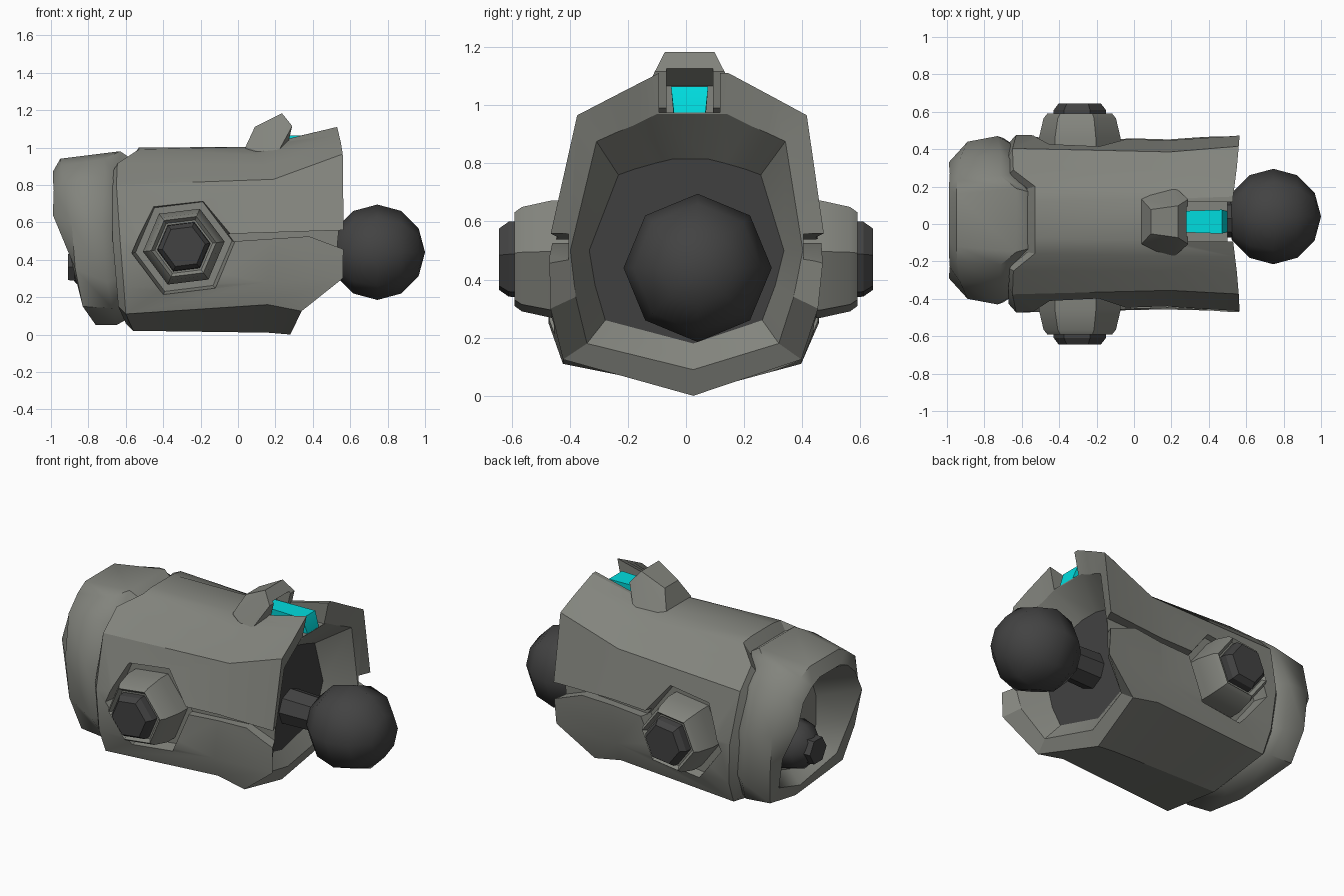
import bpy, bmesh, math
from mathutils import Vector

if "Cube" in bpy.data.objects:
    bpy.data.objects.remove(bpy.data.objects["Cube"])


def material(name, rgb):
    m = bpy.data.materials.new(name)
    m.diffuse_color = (*rgb, 1)
    m.use_nodes = True
    m.node_tree.nodes["Principled BSDF"].inputs["Base Color"].default_value = m.diffuse_color
    return m


GREY = material("warm grey armour", (0.225, 0.23, 0.205))
DARK = material("dark joint metal", (0.055, 0.055, 0.055))
CYAN = material("cyan light", (0.0, 0.72, 0.74))
SHIFT = 0.0125  # the light sits slightly off the bolt axis


def finish(bm, name, mats, angle=28):
    bmesh.ops.recalc_face_normals(bm, faces=bm.faces)
    me = bpy.data.meshes.new(name)
    bm.to_mesh(me)
    bm.free()
    ob = bpy.data.objects.new(name, me)
    bpy.context.collection.objects.link(ob)
    for m in mats:
        me.materials.append(m)
    shade(ob, angle)
    return ob


def shade(ob, angle):
    bpy.ops.object.select_all(action='DESELECT')
    ob.select_set(True)
    bpy.context.view_layer.objects.active = ob
    bpy.ops.object.shade_smooth_by_angle(angle=math.radians(angle))


def loft(name, rings, mats, end_mat=0, angle=28):
    """Skin closed rings of equal length and cap both ends."""
    bm = bmesh.new()
    vs = [[bm.verts.new(p) for p in r] for r in rings]
    n = len(vs[0])
    for a, b in zip(vs, vs[1:]):
        for i in range(n):
            j = (i + 1) % n
            bm.faces.new((a[i], a[j], b[j], b[i]))
    bm.faces.new(vs[0])
    bm.faces.new(vs[-1]).material_index = end_mat
    return finish(bm, name, mats, angle)


def mirrored(half, lean=0.0, shift=0.0):
    """Complete a half section across y, leaning the section slightly."""
    full = list(half) + [(x, -y, z) for x, y, z in reversed(half) if y > 0]
    return [(x, y + shift + lean * (z - .45) if y else .025, z) for x, y, z in full]


def hexagon(r, y):
    return [(-0.29 + r * math.cos(math.radians(7 + 60 * k)), y,
             0.47 + r * math.sin(math.radians(7 + 60 * k))) for k in range(6)]


def xz_prism(name, profile, y0, y1, mats):
    return loft(name, [[(x, y, z) for x, z in profile] for y in (y0, y1)], mats)


def x_cylinder(name, x0, x1, y, z, r0, r1, n):
    rings = [[(x, y + r * math.cos(math.tau * k / n), z + r * math.sin(math.tau * k / n))
              for k in range(n)] for x, r in ((x0, r0), (x1, r1))]
    return loft(name, rings, [DARK])


def ball(name, centre, r, rings):
    bm = bmesh.new()
    bmesh.ops.create_uvsphere(bm, u_segments=8, v_segments=rings, radius=r)
    for v in bm.verts:  # poles along x
        v.co = Vector((v.co.z, v.co.y, v.co.x)) + Vector(centre)
    return finish(bm, name, [DARK], 80)


def cut(ob, cutters, angle):
    for c in cutters:
        c.hide_render = True
        mod = ob.modifiers.new("cut", 'BOOLEAN')
        mod.operation = 'DIFFERENCE'
        mod.solver = 'EXACT'
        mod.object = c
        bpy.context.view_layer.objects.active = ob
        bpy.ops.object.modifier_apply(modifier=mod.name)
        bpy.data.objects.remove(c)
    shade(ob, angle)


# Main armour shell with a recessed front socket
shell = loft("arm_shell", [mirrored(h, lean=.04) for h in (
    [(-.57, .10, .94), (-.57, .17, .93), (-.67, .25, .87), (-.67, .35, .78),
     (-.67, .43, .50), (-.65, .42, .27), (-.64, .37, .15), (-.60, 0, .06)],
    [(-.53, .10, 1.0), (-.53, .18, .99), (-.645, .27, .915), (-.65, .39, .80),
     (-.63, .475, .50), (-.61, .465, .25), (-.60, .41, .11), (-.56, 0, .02)],
    [(.08, .11, 1.003), (.10, .19, .96), (.14, .27, .905), (.19, .37, .83),
     (.18, .45, .52), (.16, .45, .28), (.16, .41, .16), (.16, 0, .01)],
    [(.53, .12, 1.11), (.54, .20, 1.068), (.55, .28, 1.026), (.56, .395, .965),
     (.565, .475, .53), (.56, .46, .30), (.34, .41, .125), (.28, 0, 0)],
    [(.50, .12, .97), (.51, .20, .93), (.52, .26, .905), (.53, .325, .875),
     (.53, .40, .50), (.50, .375, .34), (.36, .33, .18), (.32, 0, .09)],
    [(.34, .06, .815), (.34, .12, .80), (.34, .19, .78), (.34, .245, .76),
     (.34, .335, .50), (.33, .31, .38), (.30, .27, .26), (.28, 0, .18)])],
    [GREY, DARK], end_mat=1)

# Cutters: light slot, side grooves and hexagonal bolt recesses
cutters = [xz_prism("slot_cutter", [(.20, .975), (.7, .975), (.7, 1.3), (.20, 1.3)],
                    SHIFT - .105, SHIFT + .105, [GREY])]
GROOVE = [(-.15, .49), (.38, .525), (.62, .435), (.62, .56), (-.15, .535)]
for s in (-1, 1):
    cutters.append(xz_prism("groove_cutter", GROOVE, s * .405, s * .7, [GREY]))
    cutters.append(loft("recess_cutter", [hexagon(.26, s * .385), hexagon(.28, s * .46),
                                          hexagon(.28, s * .7)], [GREY]))
cut(shell, cutters, 28)

# Rear cuff, open at the back with a slanted rim
loft("rear_cuff", [mirrored(h, shift=.02) for h in (
    [(-.555, .15, .93), (-.64, .24, .87), (-.65, .32, .80), (-.66, .41, .57),
     (-.64, .40, .30), (-.61, .33, .17), (-.58, 0, .09)],
    [(-.63, .17, .98), (-.715, .24, .94), (-.71, .35, .85), (-.73, .45, .58),
     (-.70, .44, .28), (-.67, .36, .14), (-.65, 0, .05)],
    [(-.95, .14, .94), (-.945, .22, .90), (-.93, .33, .82), (-.89, .42, .60),
     (-.87, .41, .35), (-.83, .35, .15), (-.76, 0, .05)],
    [(-.99, .10, .87), (-.99, .17, .84), (-.985, .25, .77), (-.99, .31, .64),
     (-.90, .33, .43), (-.84, .28, .22), (-.79, 0, .12)],
    [(-.72, .06, .75), (-.72, .13, .73), (-.72, .20, .68), (-.72, .25, .55),
     (-.72, .25, .38), (-.72, .20, .26), (-.72, 0, .20)])], [GREY], angle=50)

# Rear joint inside the cuff
ball("rear_joint", (-.74, .02, .36), .155, 6)
x_cylinder("rear_joint_peg", -.72, -.91, .02, .36, .09, .08, 6)

# Side bosses with dark hexagonal bolts
for s, side in ((-1, "front"), (1, "back")):
    loft(side + "_boss", [hexagon(.22, s * .34), hexagon(.22, s * .46), hexagon(.195, s * .565),
                          hexagon(.175, s * .59), hexagon(.155, s * .57)], [GREY])
    loft(side + "_bolt", [hexagon(.145, s * .55), hexagon(.14, s * .61),
                          hexagon(.115, s * .643)], [DARK])

# Hood above the light, hollowed towards the front
bm = bmesh.new()
for x, y, z in ((.04, .12, 1.003), (.05, .12, .94), (.20, .20, .95), (.09, .065, 1.11),
                (.235, .085, 1.183), (.29, .12, 1.115), (.26, .12, .99)):
    for s in (-1, 1):
        bm.verts.new((x, s * y + SHIFT, z))
bmesh.ops.convex_hull(bm, input=bm.verts)
bmesh.ops.dissolve_limit(bm, angle_limit=.02, verts=bm.verts, edges=bm.edges)
hood = finish(bm, "light_hood", [GREY], 20)
cut(hood, [xz_prism("hood_cutter", [(.20, .90), (.4, .90), (.4, 1.17), (.285, 1.128), (.20, 1.066)],
                    SHIFT - .08, SHIFT + .08, [GREY])], 20)

# Cyan light block in the slot
loft("cyan_light", [[(x, SHIFT - w0, z0), (x, SHIFT + w0, z0), (x, SHIFT + w, z1),
                     (x, SHIFT - w, z1)] for x, w0, w, z0, z1 in
                    ((.20, .055, .055, .965, 1.064), (.47, .056, .064, .97, 1.064),
                     (.50, .054, .055, .972, .978))], [CYAN])

# Front ball joint and its neck
x_cylinder("ball_neck", .28, .60, .03, .46, .11, .10, 8)
ball("ball_joint", (.745, .04, .44), .255, 6)
